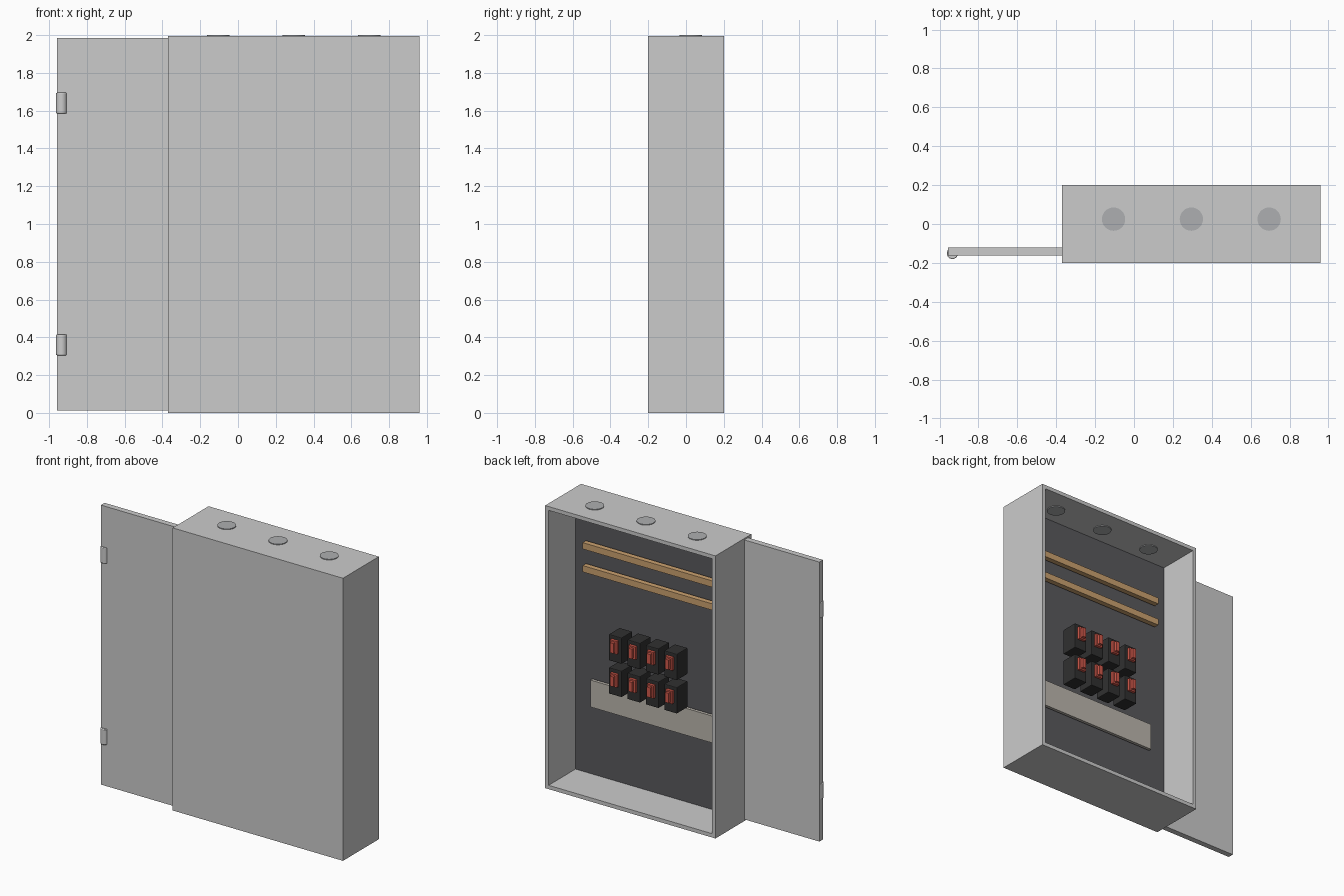
import bpy, bmesh
from math import radians

if "Cube" in bpy.data.objects:
    bpy.data.objects.remove(bpy.data.objects["Cube"])


def material(name, rgb):
    m = bpy.data.materials.new(name)
    m.diffuse_color = (*rgb, 1)
    m.use_nodes = True
    m.node_tree.nodes["Principled BSDF"].inputs["Base Color"].default_value = m.diffuse_color
    return m


DARK = material("dark_panel", (0.10, 0.10, 0.11))
COPPER = material("copper", (0.60, 0.36, 0.16))
BLACK = material("black_plastic", (0.03, 0.03, 0.03))
RED = material("red_plastic", (0.65, 0.10, 0.07))
STEEL = material("steel", (0.42, 0.43, 0.44))


def finish(name, bm, mat=None, bevel=0):
    me = bpy.data.meshes.new(name)
    bm.to_mesh(me)
    bm.free()
    ob = bpy.data.objects.new(name, me)
    bpy.context.collection.objects.link(ob)
    if mat:
        me.materials.append(mat)
    if bevel:
        mod = ob.modifiers.new("bevel", "BEVEL")
        mod.width, mod.segments, mod.limit_method = bevel, 2, "ANGLE"
    return ob


def cube_mesh(x, y, z):
    """Cube mesh from (min, max) ranges."""
    bm = bmesh.new()
    bmesh.ops.create_cube(bm, size=1)
    for v in bm.verts:
        v.co = [r[0] + (c + 0.5) * (r[1] - r[0]) for c, r in zip(v.co, (x, y, z))]
    return bm


def box(name, x, y, z, mat=None, bevel=0):
    return finish(name, cube_mesh(x, y, z), mat, bevel)


def cylinder(name, center, radius, height, mat=None, bevel=0):
    bm = bmesh.new()
    bmesh.ops.create_cone(bm, cap_ends=True, segments=32, radius1=radius,
                          radius2=radius, depth=height)
    ob = finish(name, bm, mat, bevel)
    ob.location = center
    bpy.context.view_layer.objects.active = ob
    ob.select_set(True)
    bpy.ops.object.shade_smooth_by_angle(angle=radians(30))
    ob.select_set(False)
    return ob


CX = 0.295  # cabinet centre line

# Cabinet shell, open towards +y
bm = cube_mesh((-0.37, 0.96), (-0.2, 0.2), (0, 1.995))
bm.normal_update()
bmesh.ops.delete(bm, geom=[f for f in bm.faces if f.normal.y > 0.9], context="FACES")
shell = finish("cabinet_shell", bm)
solid = shell.modifiers.new("wall", "SOLIDIFY")
solid.thickness, solid.offset, solid.use_even_offset = 0.027, -1, True

# Mounting panel inside
box("mounting_panel", (-0.343, 0.933), (-0.118, -0.1), (0.027, 1.968), DARK)

# Door leaf beside the cabinet, with two hinge barrels
box("door", (-0.957, -0.345), (-0.163, -0.122), (0.012, 1.985))
for i, z in enumerate((0.36, 1.64)):
    cylinder(f"hinge_{i + 1}", (-0.934, -0.151, z), 0.029, 0.11, bevel=0.004)

# Knockout discs through the roof
for i in range(3):
    cylinder(f"knockout_{i + 1}", (CX + (i - 1) * 0.4, 0.025, 1.981), 0.06, 0.038, STEEL)

# Copper busbars
for i, z in enumerate((1.63, 1.468)):
    box(f"busbar_{i + 1}", (CX - 0.54, CX + 0.54), (-0.077, -0.04), (z, z + 0.045), COPPER)

# Pale cover strip under the breakers
box("cover_strip", (CX - 0.5, CX + 0.5), (-0.09, -0.068), (0.515, 0.705),
    material("pale_strip", (0.50, 0.47, 0.42)))

# Breakers with switch base and lever
for row, z in enumerate((0.955, 0.72)):
    for col in range(4):
        x = CX + (col - 1.5) * 0.144
        tag = f"{row + 1}_{col + 1}"
        box(f"breaker_{tag}", (x - 0.05, x + 0.05), (-0.06, 0.06), (z, z + 0.185), BLACK, 0.005)
        box(f"switch_base_{tag}", (x - 0.027, x + 0.027), (0.055, 0.08),
            (z + 0.07, z + 0.16), RED)
        box(f"switch_lever_{tag}", (x - 0.014, x + 0.014), (0.075, 0.1),
            (z + 0.08, z + 0.15), RED)
